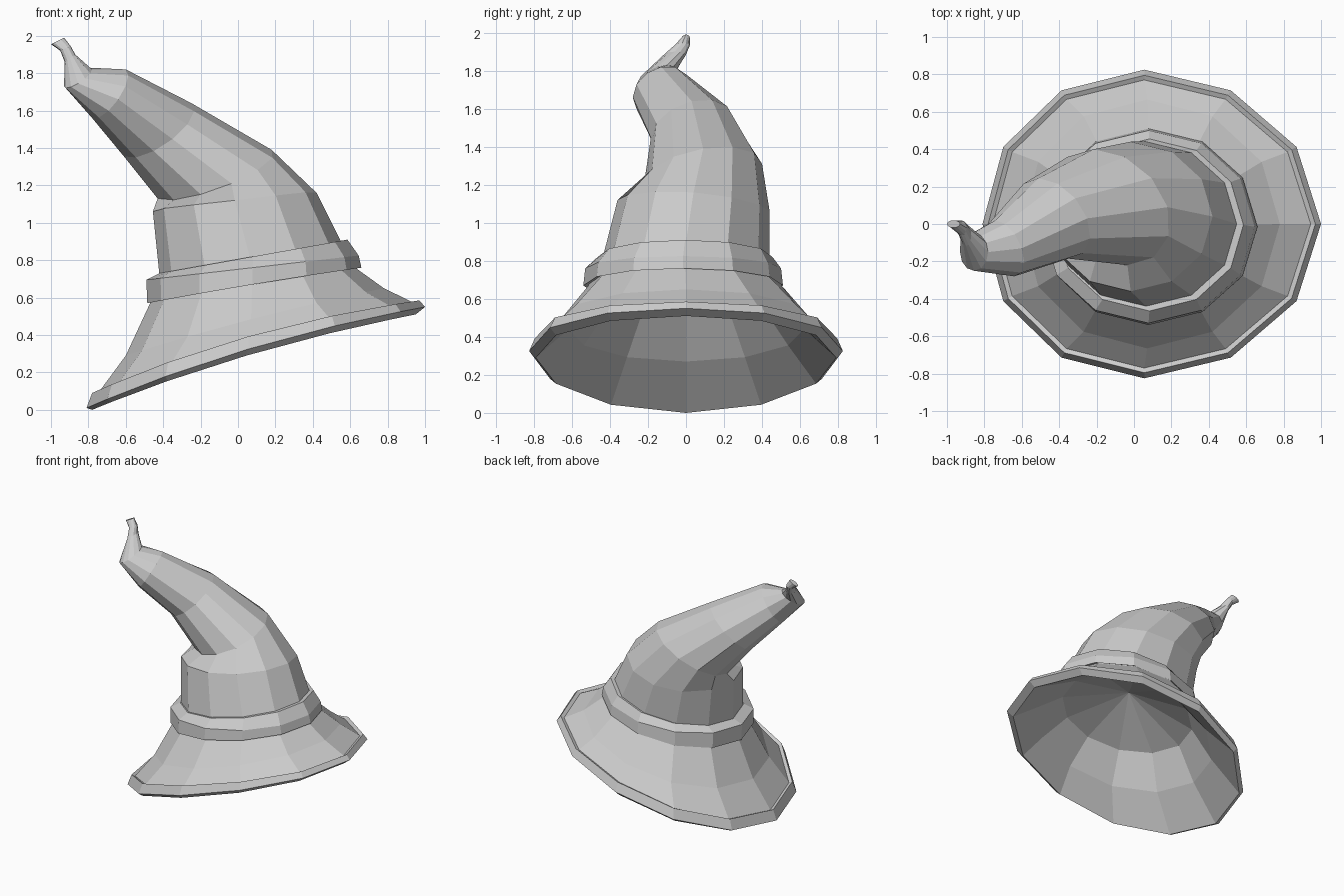
import bpy, bmesh, math

SIDES = 12

old = bpy.data.objects.get("Cube")
if old:
    bpy.data.objects.remove(old, do_unlink=True)

felt = bpy.data.materials.new("light_grey_felt")
felt.use_nodes = True
colour = (0.6, 0.6, 0.6, 1)
felt.diffuse_color = colour
felt.node_tree.nodes["Principled BSDF"].inputs["Base Color"].default_value = colour


def ring(bm, left, right, y_mid, y_rad, bow=(0, 0), skew=(0, 0)):
    """Tilted oval between a left and a right (x, z) point.
    bow moves front and back alike in (x, z); skew moves them oppositely."""
    verts = []
    for i in range(SIDES):
        a = 2 * math.pi * i / SIDES
        s = math.sin(a)
        t = (1 + math.cos(a)) / 2
        x, z = (left[k] + (right[k] - left[k]) * t + bow[k] * s * s + skew[k] * s
                for k in (0, 1))
        verts.append(bm.verts.new((x, y_mid + y_rad * s, z)))
    return verts


def bridge(bm, a, b):
    for i in range(SIDES):
        j = (i + 1) % SIDES
        bm.faces.new((a[i], a[j], b[j], b[i]))


def loft(name, sections, start_apex=None, closed=False):
    bm = bmesh.new()
    rings = [ring(bm, *s) for s in sections]
    for a, b in zip(rings, rings[1:]):
        bridge(bm, a, b)
    if closed:
        bridge(bm, rings[-1], rings[0])
    else:
        bm.faces.new(rings[-1])
    if start_apex:
        apex = bm.verts.new(start_apex)
        for i in range(SIDES):
            bm.faces.new((apex, rings[0][(i + 1) % SIDES], rings[0][i]))
    bmesh.ops.recalc_face_normals(bm, faces=bm.faces)
    mesh = bpy.data.meshes.new(name)
    bm.to_mesh(mesh)
    bm.free()
    mesh.materials.append(felt)
    obj = bpy.data.objects.new(name, mesh)
    bpy.context.collection.objects.link(obj)


EDGE_BOW = (-0.04, 0.045)
TOP_BOW = (-0.04, 0.055)

# Hat: hollow underside, rolled brim edge, flared brim, bent crown, curled tip
loft("hat", [
    ((-0.43, 0.53), (0.56, 0.71), 0, 0.45),
    ((-0.57, 0.27), (0.75, 0.61), 0, 0.62),
    ((-0.78, 0.0), (0.95, 0.51), 0, 0.79, (-0.04, 0.035)),
    ((-0.81, 0.01), (1.0, 0.55), 0, 0.825, EDGE_BOW),
    ((-0.78, 0.09), (0.97, 0.585), 0, 0.795, TOP_BOW),
    ((-0.755, 0.08), (0.945, 0.57), 0, 0.77, TOP_BOW),
    ((-0.60, 0.29), (0.78, 0.65), 0, 0.665, (-0.02, 0.015)),
    ((-0.47, 0.57), (0.62, 0.765), -0.005, 0.51),
    ((-0.42, 0.72), (0.55, 0.90), 0, 0.44),
    ((-0.455, 1.06), (0.42, 1.16), 0.04, 0.40, (0, -0.02), (0, -0.03)),
    ((-0.43, 1.13), (0.18, 1.39), 0.09, 0.31, (0, 0), (-0.09, 0.05)),
    ((-0.61, 1.355), (-0.25, 1.64), 0.03, 0.215, (0, 0), (-0.08, 0.05)),
    ((-0.78, 1.56), (-0.60, 1.82), -0.13, 0.15, (0, 0), (-0.05, 0.03)),
    ((-0.93, 1.73), (-0.78, 1.82), -0.15, 0.10, (0, 0), (0, 0.03)),
    ((-0.927, 1.86), (-0.87, 1.90), -0.06, 0.058),
    ((-0.95, 1.92), (-0.895, 1.945), -0.02, 0.04),
    ((-1.0, 1.955), (-0.93, 1.99), 0.0, 0.02),
], start_apex=(0.05, 0, 0.80))

# Band around the foot of the crown
loft("hat_band", [
    ((-0.46, 0.585), (0.61, 0.775), -0.005, 0.50),
    ((-0.485, 0.57), (0.66, 0.76), -0.015, 0.525, (-0.01, 0.005)),
    ((-0.49, 0.695), (0.645, 0.825), -0.015, 0.515),
    ((-0.42, 0.73), (0.585, 0.91), -0.005, 0.46),
    ((-0.40, 0.725), (0.54, 0.90), 0, 0.43),
], closed=True)
